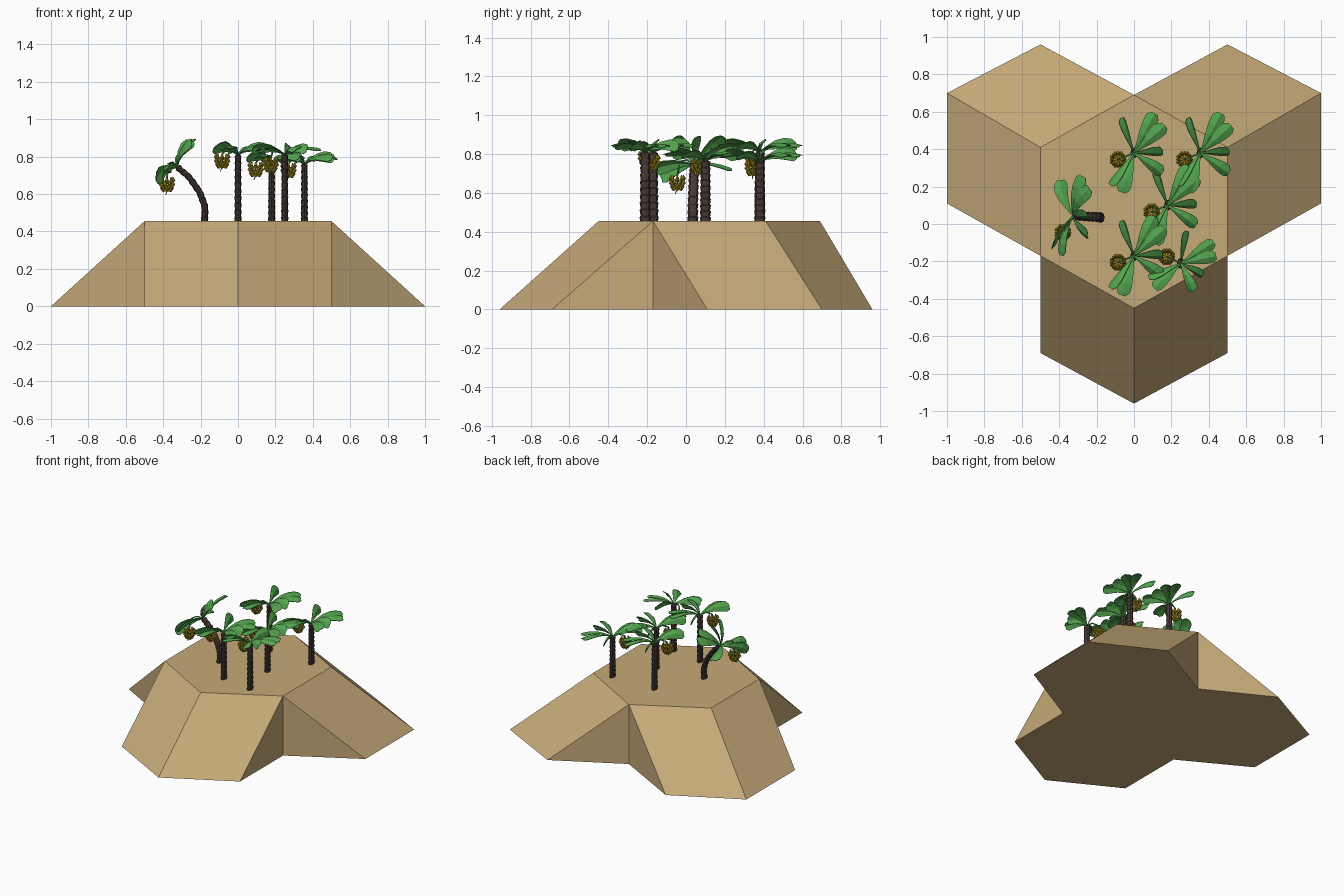
import bpy, bmesh, math
from mathutils import Vector, Matrix

if "Cube" in bpy.data.objects:
    bpy.data.objects.remove(bpy.data.objects["Cube"])


def material(name, rgb):
    m = bpy.data.materials.new(name)
    m.diffuse_color = (*rgb, 1)
    m.use_nodes = True
    m.node_tree.nodes["Principled BSDF"].inputs["Base Color"].default_value = m.diffuse_color
    return m


SAND = material("sand", (0.56, 0.40, 0.19))
BARK = material("dark bark", (0.068, 0.044, 0.038))
GREEN = material("leaf green", (0.09, 0.375, 0.08))
YELLOW = material("ripe yellow", (0.42, 0.31, 0.02))


def finish(bm, name, mat):
    bmesh.ops.recalc_face_normals(bm, faces=bm.faces)
    mesh = bpy.data.meshes.new(name)
    bm.to_mesh(mesh)
    bm.free()
    mesh.materials.append(mat)
    ob = bpy.data.objects.new(name, mesh)
    bpy.context.collection.objects.link(ob)
    return ob


def tube(bm, pts, radii, ref, sides, squash=1.0):
    """Closed tube along a path; ref is the axis perpendicular to the path plane."""
    pts = [Vector(p) for p in pts]
    ref = Vector(ref).normalized()
    rings = []
    for i, p in enumerate(pts):
        t = (pts[min(i + 1, len(pts) - 1)] - pts[max(i - 1, 0)]).normalized()
        u = ref.cross(t).normalized()
        rings.append([bm.verts.new(p + radii[i] * (
            u * math.cos(a) * squash + ref * math.sin(a)))
            for a in (2 * math.pi * k / sides for k in range(sides))])
    for a, b in zip(rings, rings[1:]):
        for k in range(sides):
            j = (k + 1) % sides
            bm.faces.new((a[k], a[j], b[j], b[k]))
    bm.faces.new(rings[0])
    bm.faces.new(rings[-1])


# island: hexagonal plateau with three sloping arms
TOP = 0.455
hexagon = [(0, 0.69), (-0.5, 0.41), (-0.5, -0.17), (0, -0.45), (0.5, -0.17), (0.5, 0.41)]
arms = [[(-0.5, 0.96), (-1, 0.70), (-1, 0.11)],
        [(-0.5, -0.69), (0, -0.96), (0.5, -0.69)],
        [(1, 0.11), (1, 0.70), (0.5, 0.96)]]
bm = bmesh.new()
top = [bm.verts.new((x, y, TOP)) for x, y in hexagon]
notch = [bm.verts.new((x, y, 0)) for x, y in hexagon[::2]]
foot = [[bm.verts.new((x, y, 0)) for x, y in arm] for arm in arms]
bm.faces.new(top)
outline = []
for i, (a, b, c) in enumerate(foot):
    t0, t1, t2 = top[2 * i], top[2 * i + 1], top[(2 * i + 2) % 6]
    n0, n1 = notch[i], notch[(i + 1) % 3]
    bm.faces.new((t0, t1, b, a))
    bm.faces.new((t1, t2, c, b))
    bm.faces.new((t0, a, n0))
    bm.faces.new((t2, n1, c))
    outline += [n0, a, b, c]
bm.faces.new(outline)
finish(bm, "island", SAND)

# fronds: tip offset x, y, and roll in degrees
FRONDS = [(0.11, 0.21, 10), (-0.06, 0.19, 60), (0.165, 0.145, 10), (0.155, 0.0, 50),
          (0.15, -0.11, 30), (-0.065, -0.21, 10), (-0.13, -0.17, 55)]
BLADE = [(0, 0.12), (0.2, 0.3), (0.45, 0.68), (0.7, 0.97), (0.9, 1.0), (1.0, 0.55)]


def crown(name, matrix):
    bm = bmesh.new()
    for dx, dy, roll in FRONDS:
        d = Vector((dx, dy, 0))
        side = Matrix.Rotation(math.radians(roll), 3, d) @ Vector((-dy, dx, 0)).normalized()
        down = side.cross(d).normalized()
        if down.z > 0:
            down.negate()
        rows = []
        for t, w in BLADE:
            mid = d * t + Vector((0, 0, 0.14 * t - 0.105 * t * t))
            half = 0.037 * w
            rows.append([bm.verts.new(matrix @ p) for p in (
                mid - side * half + down * half * 0.3, mid,
                mid + side * half + down * half * 0.3)])
        for a, b in zip(rows, rows[1:]):
            for k in range(2):
                bm.faces.new((a[k], a[k + 1], b[k + 1], b[k]))
    ob = finish(bm, name, GREEN)
    mod = ob.modifiers.new("thickness", 'SOLIDIFY')
    mod.thickness = 0.004
    mod.offset = 0


def bunch(name, head, fruit):
    """Arched stem from the crown with tiers of upturned fruit around its end."""
    h, f = Vector(head), Vector(fruit)
    flat = Vector((f.x - h.x, f.y - h.y, 0))
    ref = Vector((-flat.y, flat.x, 0))
    up = Vector((0, 0, 1))
    bm = bmesh.new()
    path = [h, h + flat * 0.45 + up * 0.025, h + flat * 0.85 + up * 0.018,
            f + up * 0.03, f - up * 0.035, f - up * 0.06 + flat * 0.12]
    tube(bm, path, [0.006, 0.005, 0.005, 0.005, 0.004, 0.002], ref, 5)
    finish(bm, name + "_stem", GREEN)
    bm = bmesh.new()
    for tier, (z, reach) in enumerate([(0.012, 0.036), (-0.010, 0.039), (-0.030, 0.028)]):
        for k in range(8):
            a = 2 * math.pi * (k + 0.5 * tier) / 8
            out = Vector((math.cos(a), math.sin(a), 0))
            pts = [f + out * reach * r + up * (z + dz)
                   for r, dz in ((0.1, 0.0), (0.7, -0.006), (1.0, 0.008), (0.85, 0.024))]
            tube(bm, pts, [0.004, 0.0095, 0.0095, 0.003], (-out.y, out.x, 0), 5)
    finish(bm, name + "_fruit", YELLOW)


def trunk(name, path):
    """Ringed bark: each segment flares out towards its top."""
    path = [Vector(p) for p in path]
    pts, radii = [], []
    n = 10
    for i in range(n):
        for s, r in ((0.0, 0.023), (0.85, 0.0275)):
            t = (i + s) / n * (len(path) - 1)
            k = min(int(t), len(path) - 2)
            pts.append(path[k].lerp(path[k + 1], t - k))
            radii.append(r * (1.06 - 0.12 * i / n))
    pts.append(path[-1])
    radii.append(0.016)
    tube(bm := bmesh.new(), pts, radii, (0, 1, 0), 8, 0.68)
    finish(bm, name, BARK)


def tree(n, path, fruit, yaw=0, lean=0, scale=1):
    name = f"palm_{n}"
    head = Vector(path[-1])
    m = (Matrix.Translation(head) @ Matrix.Rotation(math.radians(lean), 4, 'Y')
         @ Matrix.Rotation(math.radians(yaw), 4, 'Z') @ Matrix.Scale(scale, 4))
    trunk(name + "_trunk", path)
    crown(name + "_crown", m)
    bunch(name, head, head + Vector(fruit))


# five upright palms
HANG = (-0.085, -0.035, -0.03)
for n, (x, y, z, hang, yaw, scale) in enumerate([
        (0, 0.38, 0.81, HANG, 0, 1), (0.355, 0.38, 0.76, HANG, 0, 1),
        (0.18, 0.10, 0.765, HANG, 0, 1), (0, -0.17, 0.81, HANG, 0, 1),
        (0.25, -0.21, 0.81, (-0.075, 0.035, -0.05), -30, 0.88)], 1):
    tree(n, [(x, y, TOP - 0.01), (x, y, z)], hang, yaw, 0, scale)

# one bent palm leaning out to the left
tree(6, [(-0.18, 0.035, TOP - 0.01), (-0.175, 0.035, 0.53), (-0.205, 0.038, 0.61),
         (-0.26, 0.04, 0.69), (-0.325, 0.045, 0.745)], (-0.055, -0.09, -0.09), 0, -48)
